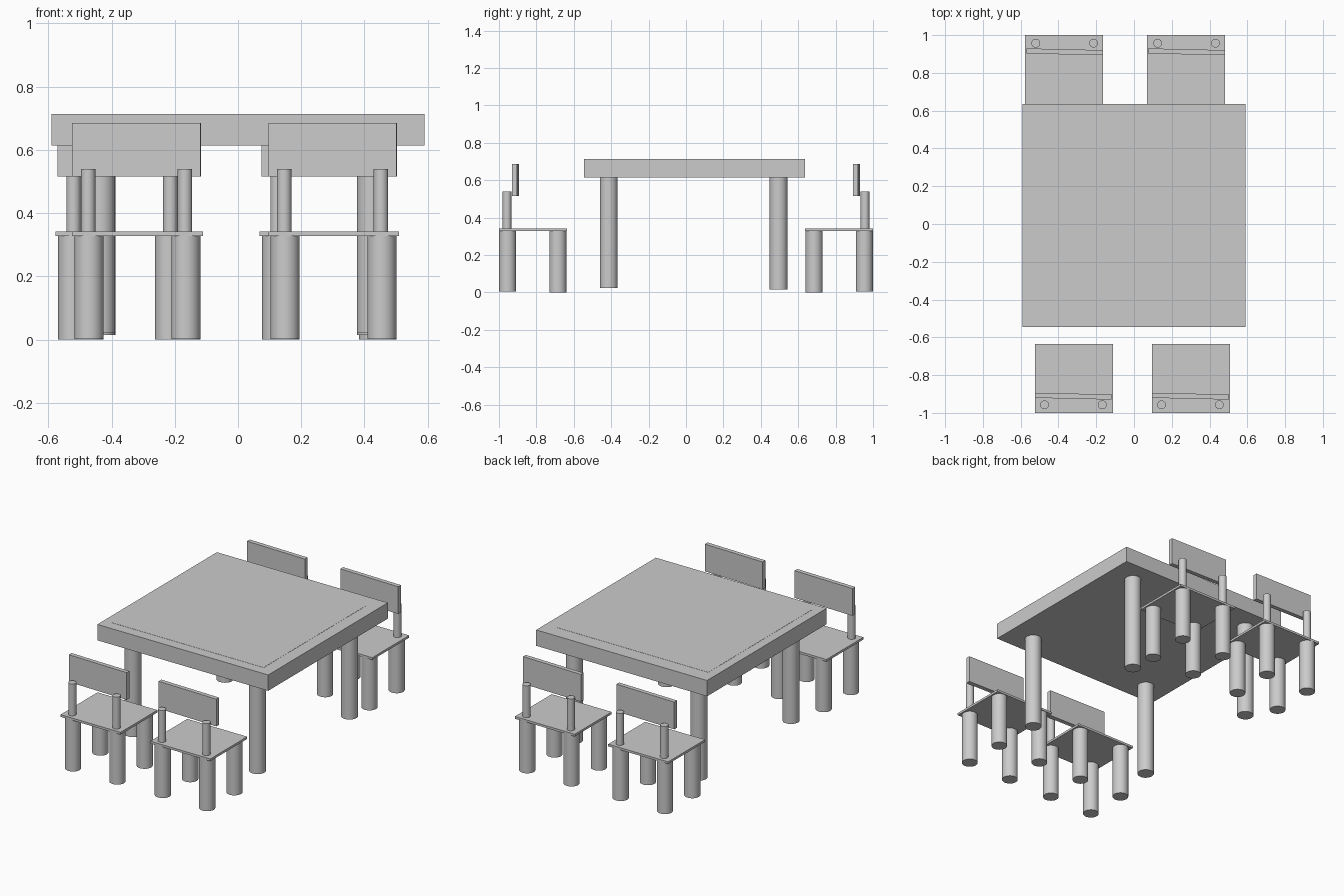
import bpy
import math
from mathutils import Matrix, Vector

cube = bpy.data.objects.get("Cube")
if cube:
    bpy.data.objects.remove(cube, do_unlink=True)

grey = bpy.data.materials.new("plain_grey")
grey.use_nodes = True
grey.diffuse_color = (0.6, 0.6, 0.6, 1)
grey.node_tree.nodes["Principled BSDF"].inputs["Base Color"].default_value = (0.6, 0.6, 0.6, 1)


def finish(name):
    obj = bpy.context.object
    obj.name = name
    obj.data.materials.append(grey)
    return obj


def box(name, low, high, turn=0.0):
    """Box between two corners, optionally turned about the vertical."""
    low, high = Vector(low), Vector(high)
    bpy.ops.mesh.primitive_cube_add(size=1, location=(low + high) / 2)
    obj = finish(name)
    obj.data.transform(Matrix.Diagonal((*(high - low), 1)))
    obj.rotation_euler.z = turn
    return obj


def rod(name, x, y, radius, bottom, top):
    """Upright round bar."""
    bpy.ops.mesh.primitive_cylinder_add(vertices=32, radius=radius, depth=top - bottom,
                                        location=(x, y, (bottom + top) / 2))
    bpy.ops.object.shade_smooth_by_angle(angle=math.radians(40))
    return finish(name)


# Table: thick slab, thin raised panel, four round legs
box("table_top", (-0.59, -0.545, 0.614), (0.59, 0.635, 0.713))
box("table_panel", (-0.534, -0.48, 0.711), (0.513, 0.543, 0.714))
for side, x in (("right", -0.436), ("left", 0.424)):
    rod(f"table_front_{side}_leg", x, -0.413, 0.048, 0.022, 0.614)
    rod(f"table_back_{side}_leg", x, 0.495, 0.048, 0.015, 0.614)


def chair(name, x, y, turn):
    """Chair built around its seat centre, with the backrest towards -y."""
    parts = [
        box(f"{name}_seat", (-0.207, -0.182, 0.327), (0.207, 0.182, 0.341)),
        box(f"{name}_backrest", (-0.206, -0.107, 0.515), (0.2, -0.08, 0.685),
            math.radians(-1.3)),
    ]
    for side, sx in (("right", -0.153), ("left", 0.153)):
        parts += [
            rod(f"{name}_{side}_inner_leg", sx, 0.133, 0.046, 0, 0.328),
            rod(f"{name}_{side}_outer_leg", sx, -0.136, 0.046, 0.004, 0.328),
            rod(f"{name}_{side}_post", sx - 0.003, -0.139, 0.023, 0.338, 0.54),
        ]
    place = Matrix.Translation((x, y, 0)) @ Matrix.Rotation(turn, 4, "Z")
    for part in parts:
        part.matrix_world = place @ Matrix.LocRotScale(part.location, part.rotation_euler, None)


# Two chairs on each of the front and back sides
chair("front_right_chair", -0.318, -0.818, 0)
chair("front_left_chair", 0.302, -0.818, 0)
chair("back_right_chair", -0.37, 0.818, math.pi)
chair("back_left_chair", 0.275, 0.818, math.pi)
